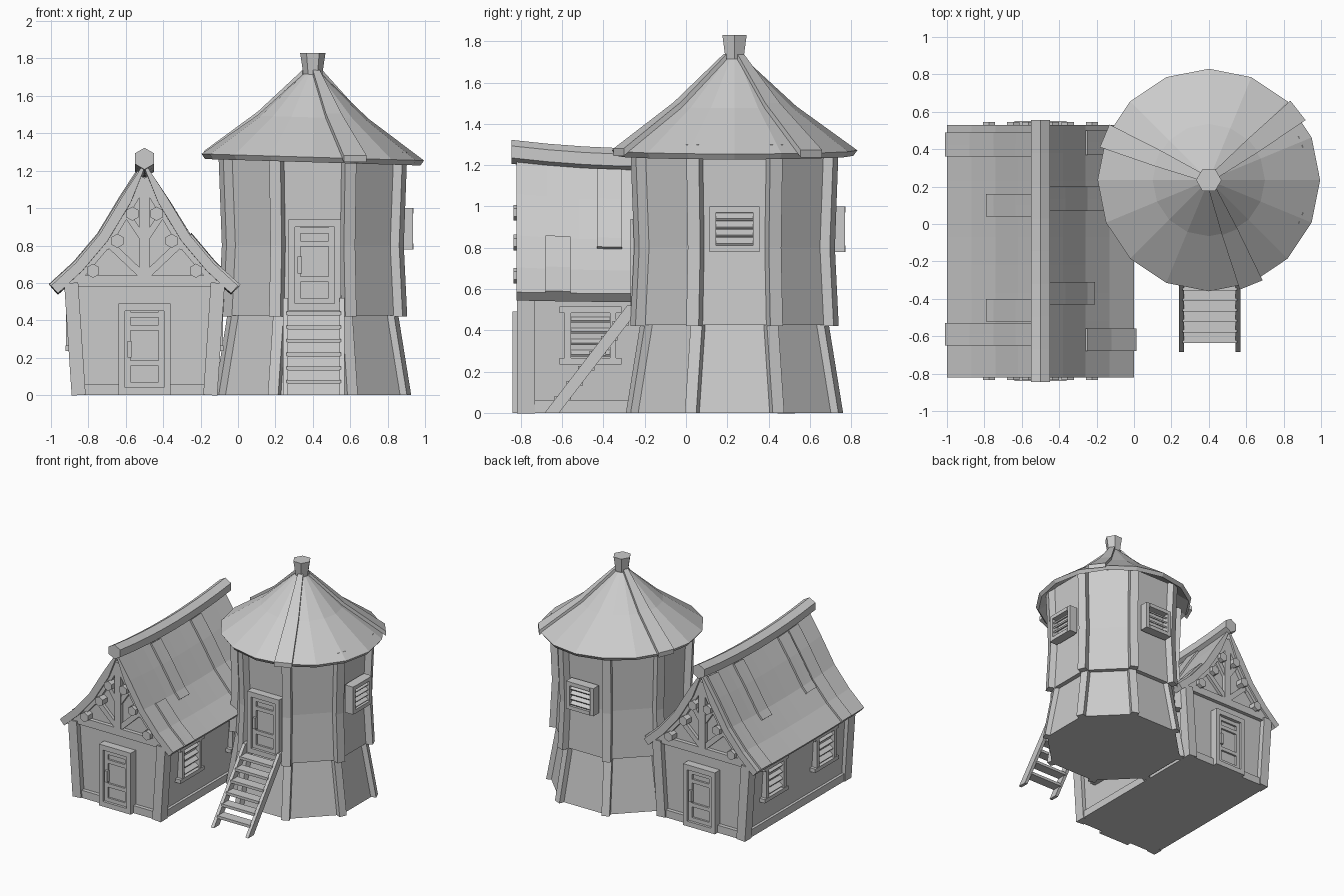
import bpy, bmesh
from math import radians, sin, cos, pi
from mathutils import Vector, Matrix

if "Cube" in bpy.data.objects:
    bpy.data.objects.remove(bpy.data.objects["Cube"], do_unlink=True)

grey = bpy.data.materials.new("plain_grey")
grey.use_nodes = True
grey.diffuse_color = (0.6, 0.6, 0.6, 1)
grey.node_tree.nodes["Principled BSDF"].inputs["Base Color"].default_value = (0.6, 0.6, 0.6, 1)


def loft(name, rings):
    """Skin a stack of equal rings and cap both ends."""
    bm = bmesh.new()
    rows = [[bm.verts.new(p) for p in ring] for ring in rings]
    n = len(rows[0])
    for lo, hi in zip(rows, rows[1:]):
        for i in range(n):
            bm.faces.new((lo[i], lo[(i + 1) % n], hi[(i + 1) % n], hi[i]))
    bm.faces.new(rows[0])
    bm.faces.new(rows[-1])
    bmesh.ops.recalc_face_normals(bm, faces=bm.faces)
    mesh = bpy.data.meshes.new(name)
    bm.to_mesh(mesh)
    bm.free()
    mesh.materials.append(grey)
    ob = bpy.data.objects.new(name, mesh)
    bpy.context.collection.objects.link(ob)
    return ob


def beam(name, path, width, depth, out):
    """Rectangular timber along a path; depth runs along the out direction."""
    path, out = [Vector(p) for p in path], Vector(out).normalized()
    side = (path[-1] - path[0]).cross(out).normalized() * width / 2
    o = out * depth / 2
    return loft(name, [(p - side - o, p + side - o, p + side + o, p - side + o) for p in path])


def box(name, size, loc, frame=Matrix(), tilt=0):
    x, y, z = (s / 2 for s in size)
    m = frame @ Matrix.Translation(loc) @ Matrix.Rotation(tilt, 4, 'X')
    return loft(name, [[m @ Vector((a * x, b * y, c * z))
                        for a, b in ((-1, -1), (1, -1), (1, 1), (-1, 1))] for c in (-1, 1)])


def frame_at(x, y, z, turn):
    """Local frame on a wall: -y points outward."""
    return Matrix.Translation((x, y, z)) @ Matrix.Rotation(radians(turn), 4, 'Z')


def door(name, f):
    for s in (-1, 1):
        box(name + "_jamb", (0.035, 0.08, 0.49), (s * 0.1225, 0, 0.245), f)
        box(name + "_stile", (0.03, 0.05, 0.41), (s * 0.09, 0.005, 0.245), f)
    box(name + "_lintel", (0.21, 0.08, 0.04), (0, 0, 0.47), f)
    box(name + "_threshold", (0.21, 0.08, 0.04), (0, 0, 0.02), f)
    box(name + "_panel", (0.2, 0.04, 0.41), (0, 0.015, 0.245), f)
    for z in (0.055, 0.17, 0.36, 0.43):
        box(name + "_rail", (0.15, 0.05, 0.03), (0, 0.005, z), f)
    box(name + "_handle", (0.022, 0.03, 0.09), (-0.08, -0.025, 0.245), f)


def window(name, f, w, h, sill=False):
    for s in (-1, 1):
        box(name + "_side", (0.03, 0.07, h), (s * (w / 2 - 0.015), 0, 0), f)
        wide = w + 0.05 if sill else w - 0.06
        box(name + "_head_or_sill", (wide, 0.075, 0.03), (0, 0, s * (h / 2 - 0.015)), f)
    box(name + "_back", (w - 0.05, 0.02, h - 0.05), (0, 0.03, 0), f)
    for i in range(4):
        z = (i - 1.5) * (h - 0.06) / 4
        box(name + "_slat", (w - 0.06, 0.05, 0.012), (0, -0.002, z), f, 0.6)


# ---------- House ----------
HX, HY = -0.5, -0.145
PROFILE = [(0, 1.245), (0.12, 1.06), (0.24, 0.86), (0.37, 0.705), (0.5, 0.585)]


def sag(y):
    return 0.04 * (1 - ((y - HY) / 0.68) ** 2)


def slope_point(s, t, y, lift):
    i = min(int(t), 3)
    (x0, z0), (x1, z1) = PROFILE[i], PROFILE[i + 1]
    k = t - i
    n = Vector((z0 - z1, x1 - x0)).normalized() * lift
    x = max(0, x0 + (x1 - x0) * k + n.x)
    return Vector((HX + s * x, y, z0 + (z1 - z0) * k + n.y - sag(y) * (1 - t / 5)))


def slab(name, s, t0, t1, y0, y1, low, high, steps=2):
    """Piece of roof covering that follows the curved slope."""
    ts = [t0] + [t for t in range(5) if t0 < t < t1] + [t1]
    ys = [y0 + (y1 - y0) * i / steps for i in range(steps + 1)]
    loft(name, [[slope_point(s, t, y, high) for t in ts] +
                [slope_point(s, t, y, low) for t in reversed(ts)] for y in ys])


for s in (-1, 1):
    slab("house_roof", s, 0, 4, HY - 0.675, HY + 0.675, -0.055, 0, 9)
for s, t0, t1, y0, y1 in ((-1, 0.2, 2.3, 0.04, 0.16), (-1, 0.2, 2.3, -0.52, -0.4),
                          (-1, 0.2, 4, 0.36, 0.49), (-1, 0.2, 4, -0.65, -0.53),
                          (1, 0.2, 2.3, -0.43, -0.31), (1, 2, 4.02, -0.68, -0.56),
                          (1, 2, 4.02, 0.37, 0.5), (1, 0.2, 4, 0.07, 0.2)):
    slab("roof_plank", s, t0, t1, y0, y1, -0.02, 0.015)

# Sagging ridge beam
loft("ridge_beam", [[(HX + 0.058 * sin(k * pi / 3), y, 1.262 - sag(y) + 0.058 * cos(k * pi / 3))
                     for k in range(6)] for y in [HY + 0.7 * i / 4 for i in range(-4, 5)]])

# Walls
WALL = [(0.36, 0), (0.395, 0.58), (0.22, 0.79), (0, 1.11)]
outline = WALL + [(-x, z) for x, z in reversed(WALL[:-1])]
loft("house_walls", [[(HX + x, HY + e * 0.63, z) for x, z in outline] for e in (-1, 1)])

# Timber frame, doors and gable truss at both ends
for e in (-1, 1):
    y = HY + e * 0.635
    out = (0, e, 0)

    def timber(name, x0, z0, x1, z1, w, d=0.05):
        beam(name, [(HX + x0, y, z0), (HX + x1, y, z1)], w, d, out)

    timber("tie_beam", -0.4, 0.61, 0.4, 0.61, 0.06)
    timber("gable_sill", -0.36, 0.03, 0.36, 0.03, 0.06)
    timber("king_post", 0, 0.62, 0, 1.15, 0.055)
    for s in (-1, 1):
        beam("corner_post", [(HX + s * 0.352, HY + e * 0.63, 0), (HX + s * 0.392, HY + e * 0.63, 0.6)],
             0.075, 0.085, out)
        timber("gable_rafter", s * 0.41, 0.575, s * 0.22, 0.80, 0.06)
        timber("gable_rafter", s * 0.22, 0.79, 0, 1.16, 0.06)
        timber("lower_brace", s * 0.01, 0.64, s * 0.2, 0.82, 0.04, 0.04)
        timber("upper_brace", s * 0.01, 0.84, s * 0.09, 0.96, 0.035, 0.04)
        for x, z in ((0.065, 0.97), (0.145, 0.825), (0.275, 0.665)):
            loft("purlin_end", [[(HX + s * x + 0.038 * sin(k * pi / 3), HY + e * d,
                                  z + 0.038 * cos(k * pi / 3)) for k in range(6)] for d in (0.6, 0.69)])
    door("house_door", frame_at(HX, HY + e * 0.655, 0, 0 if e < 0 else 180))

# Side sills and shuttered windows
for s in (-1, 1):
    beam("side_sill", [(HX + s * 0.36, HY - 0.6, 0.03), (HX + s * 0.36, HY + 0.6, 0.03)], 0.06, 0.05, (s, 0, 0))
    for e in (-1, 1):
        window("house_window", frame_at(HX + s * 0.385, HY + e * 0.318, 0.375, s * 90), 0.25, 0.28, True)

# ---------- Tower ----------
TX, TY = 0.4, 0.235


def polar(r, a, z):
    return Vector((TX + r * cos(a), TY + r * sin(a), z))


def octagon(r, z):
    return [polar(r, pi / 8 + k * pi / 4, z) for k in range(8)]


LOWER = [(0.53, 0), (0.455, 0.43)]
UPPER = [(0.495, 0.425), (0.475, 0.8), (0.495, 1.3)]
loft("tower_base", [octagon(r, z) for r, z in LOWER])
loft("tower_wall", [octagon(r, z) for r, z in UPPER])
for k in range(8):
    a = pi / 8 + k * pi / 4
    out = (cos(a), sin(a), 0)
    beam("base_post", [polar(r + 0.002, a, z) for r, z in LOWER], 0.06, 0.05, out)
    beam("tower_post", [polar(r + 0.008, a, z) for r, z in ((0.495, 0.42), UPPER[1], UPPER[2])], 0.065, 0.06, out)

# Conical roof shell with a slight tilt at the eaves
shell = [(0.03, 1.64), (0.575, 1.245), (0.595, 1.272), (0.3, 1.485), (0.05, 1.715)]
loft("tower_roof", [[polar(r, k * pi / 8, z - 0.03 * r * cos(k * pi / 8)) for k in range(16)]
                    for r, z in shell])
for deg in (-68, 38, 157):
    a = radians(deg)
    side = Vector((-sin(a), cos(a), 0))
    rings = []
    for r, z, w in ((0.05, 1.72, 0.02), (0.3, 1.49, 0.045), (0.605, 1.27, 0.066)):
        p = polar(r, a, z - 0.03 * r * cos(a))
        up = Vector((0, 0, 0.018))
        rings.append((p - side * w - up, p + side * w - up, p + side * w + up, p - side * w + up))
    loft("tower_roof_plank", rings)
loft("finial", [[polar(r, k * pi / 3, z) for k in range(6)] for r, z in ((0.045, 1.68), (0.068, 1.83))])

# Tower door and windows
door("tower_door", frame_at(TX + 0.01, TY - 0.465, 0.45, 0))
window("tower_window", frame_at(TX + 0.5, TY, 0.89, 90), 0.24, 0.22)
window("tower_window", frame_at(TX, TY + 0.5, 0.89, 180), 0.24, 0.22)

# Stairs
for x in (0.253, 0.557):
    loft("stair_stringer", [[(x + i * 0.013, y + j * 0.035, z) for i, j in ((-1, -1), (1, -1), (1, 1), (-1, 1))]
                            for y, z in ((-0.65, 0), (-0.25, 0.52))])
for i in range(6):
    z = 0.07 + i * 0.073
    box("stair_tread", (0.29, 0.08, 0.022), (0.405, -0.65 + z * 0.77, z))
